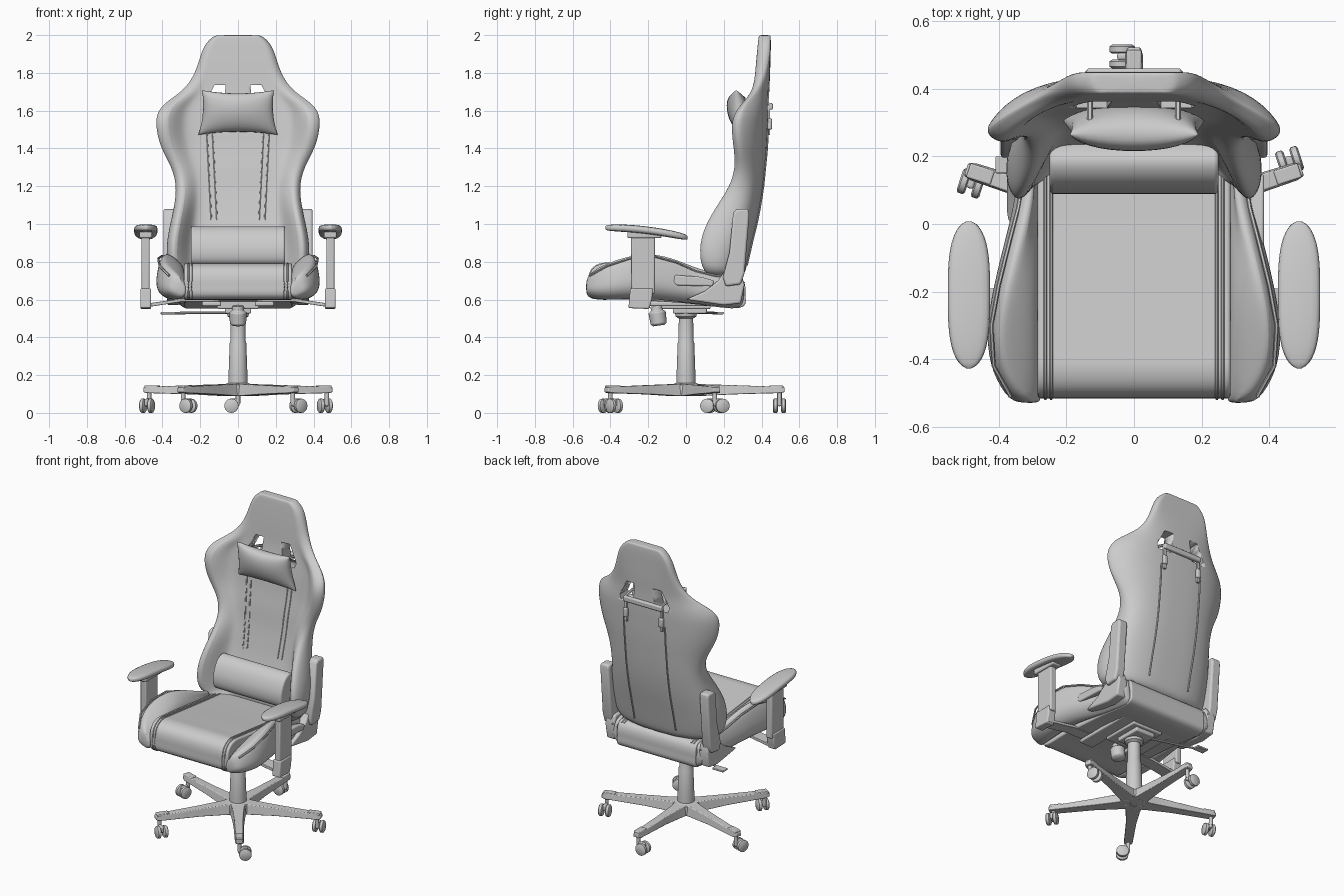
import bpy, bmesh, math
from math import sin, cos, pi, radians
from mathutils import Vector, Matrix

if "Cube" in bpy.data.objects:
    bpy.data.objects.remove(bpy.data.objects["Cube"])

grey = bpy.data.materials.new("plain grey")
grey.use_nodes = True
grey.diffuse_color = (0.6, 0.6, 0.6, 1)
grey.node_tree.nodes["Principled BSDF"].inputs["Base Color"].default_value = (0.6, 0.6, 0.6, 1)


def finish(name, bm, bevel=0, subsurf=0, mirror=False, angle=40):
    bmesh.ops.recalc_face_normals(bm, faces=bm.faces)
    mesh = bpy.data.meshes.new(name)
    bm.to_mesh(mesh)
    bm.free()
    mesh.materials.append(grey)
    ob = bpy.data.objects.new(name, mesh)
    bpy.context.collection.objects.link(ob)
    bpy.ops.object.select_all(action='DESELECT')
    ob.select_set(True)
    bpy.context.view_layer.objects.active = ob
    bpy.ops.object.shade_smooth_by_angle(angle=radians(angle))
    if bevel:
        mod = ob.modifiers.new("Bevel", 'BEVEL')
        mod.width, mod.segments, mod.limit_method = bevel, 3, 'ANGLE'
        mod.angle_limit = radians(40)
    if subsurf:
        mod = ob.modifiers.new("Subsurf", 'SUBSURF')
        mod.levels = mod.render_levels = subsurf
    if mirror:
        mod = ob.modifiers.new("Mirror", 'MIRROR')
        mod.use_mirror_merge = False
    return ob


def loft(name, rings, xf=Matrix(), **kw):
    bm = bmesh.new()
    rows = [[bm.verts.new(xf @ Vector(p)) for p in ring] for ring in rings]
    n = len(rows[0])
    for a, b in zip(rows, rows[1:]):
        for i in range(n):
            bm.faces.new((a[i], a[(i + 1) % n], b[(i + 1) % n], b[i]))
    bm.faces.new(rows[0])
    bm.faces.new(rows[-1])
    return finish(name, bm, **kw)


def prism(name, pts, lo, hi, axis='X', **kw):
    """Extrude a flat outline along X (yz outline) or Y (xz outline)."""
    place = (lambda a, b, t: (t, a, b)) if axis == 'X' else (lambda a, b, t: (a, t, b))
    return loft(name, [[place(a, b, t) for a, b in pts] for t in (lo, hi)], **kw)


def box(name, lo, hi, xf=Matrix(), bevel=0.008, **kw):
    (x0, y0, z0), (x1, y1, z1) = lo, hi
    rings = [[(x0, y0, z), (x1, y0, z), (x1, y1, z), (x0, y1, z)] for z in (z0, z1)]
    return loft(name, rings, xf, bevel=bevel, **kw)


def turned(name, profile, xf=Matrix(), sides=28, **kw):
    rings = [[(r * cos(2 * pi * i / sides), r * sin(2 * pi * i / sides), z)
              for i in range(sides)] for r, z in profile]
    return loft(name, rings, xf, **kw)


def tube(name, pts, r, sides=6, **kw):
    rings = []
    for i, p in enumerate(pts):
        d = Vector(pts[min(i + 1, len(pts) - 1)]) - Vector(pts[max(i - 1, 0)])
        q = d.to_track_quat('Z', 'Y')
        rings.append([Vector(p) + q @ Vector((r * cos(2 * pi * k / sides), r * sin(2 * pi * k / sides), 0))
                      for k in range(sides)])
    return loft(name, rings, **kw)


def rounded(pts, steps=5):
    """Closed smooth curve through the points."""
    out, n = [], len(pts)
    for i in range(n):
        a, b, c, d = (Vector(pts[(i + k) % n]) for k in (-1, 0, 1, 2))
        for s in range(steps):
            t = s / steps
            out.append(0.5 * (2 * b + (c - a) * t + (2 * a - 5 * b + 4 * c - d) * t * t
                              + (3 * b - a - 3 * c + d) * t ** 3))
    return out


# Backrest: height, half width, rear y, panel y, wing front y
BACK = [(.70, .33, .30, .20, .13), (.77, .38, .32, .19, .065), (.9, .38, .35, .22, .06),
        (1.0, .36, .375, .25, .095), (1.1, .337, .395, .27, .155), (1.2, .325, .41, .29, .225),
        (1.3, .35, .42, .30, .255), (1.4, .41, .43, .32, .245), (1.5, .435, .435, .33, .23),
        (1.58, .435, .44, .34, .24), (1.64, .395, .44, .35, .29), (1.7, .295, .44, .36, .345),
        (1.78, .235, .445, .365, .365), (1.87, .205, .447, .372, .372),
        (1.95, .18, .45, .38, .38), (1.995, .13, .448, .385, .385), (2.0, .11, .445, .39, .39)]


def back_at(z, col):
    for a, b in zip(BACK, BACK[1:]):
        if a[0] <= z <= b[0]:
            return a[col] + (b[col] - a[col]) * (z - a[0]) / (b[0] - a[0])


def back_ring(z, w, b, fc, fw):
    w *= 1.01
    wrap = 0.13 * min(1, max(0, (w - 0.2) / 0.23))
    side, p = b - wrap, 0.7 * w
    half = [(p * .5, fc), (p * .88, fc), (p, fc - .3 * (fc - fw)), ((p + w) / 2, fw), (w * .95, fw + .015),
            (w, (fw + side) / 2), (w * .97, side), (w * .78, b - wrap * .35), (w * .4, b)]
    loop = [(0, fc)] + half + [(0, b)] + [(-x, y) for x, y in reversed(half)]
    return [(x, y, z) for x, y in loop]


backrest = loft("backrest", [back_ring(*row) for row in BACK], subsurf=2, angle=60)
hole = [(.065, 1.735), (.125, 1.735), (.18, 1.63), (.17, 1.6), (.08, 1.6)]
for s in (-1, 1):
    cutter = prism("strap_hole_cutter", [(s * x, z) for x, z in hole], 0, 1, 'Y')
    cutter.hide_render = True
    mod = backrest.modifiers.new("Hole", 'BOOLEAN')
    mod.operation, mod.object, mod.solver = 'DIFFERENCE', cutter, 'EXACT'
    bpy.context.view_layer.objects.active = backrest
    if s < 0:
        bpy.ops.object.modifier_apply(modifier="Subsurf")
    bpy.ops.object.modifier_apply(modifier="Hole")
    bpy.data.objects.remove(cutter)

# Stitched seams on both faces of the backrest
levels = [.78 + .06 * i for i in range(13)]
tube("rear_seam", [(.15, back_at(z, 2), z) for z in levels], .005, mirror=True)
for k in (0, .03):
    tube("front_seam", [(.11 + k + .05 * (z - 1), back_at(z, 3), z) for z in levels[4:]], .004, mirror=True)

# Lumbar cushion
prism("lumbar_cushion", rounded([(.11, .79), (.09, .87), (.13, .96), (.2, .985), (.26, .9), (.22, .79)]),
      -.25, .25, bevel=.012)

# Head pillow: two bulged sheets sharing a pinched rim
bm, N = bmesh.new(), 16
for face in (-1, 1):
    grid = []
    for i in range(N + 1):
        u = -cos(pi * i / N)
        grid.append([])
        for j in range(N + 1):
            v = -cos(pi * j / N)
            bulge = .066 * max(0, (1 - u * u) * (1 - v * v)) ** .42
            grid[-1].append(bm.verts.new((.2 * u * (1 - .07 * (1 - v * v)) * (1 - .05 * v),
                                          .285 - .02 * v + face * bulge,
                                          1.59 + .118 * v * (1 - .14 * (1 - u * u)))))
    for i in range(N):
        for j in range(N):
            bm.faces.new((grid[i][j], grid[i + 1][j], grid[i + 1][j + 1], grid[i][j + 1]))
bmesh.ops.remove_doubles(bm, verts=bm.verts, dist=.0005)
finish("head_pillow", bm, angle=80)

# Pillow straps behind the backrest
box("strap_bar", (-.14, .435, 1.605), (.14, .46, 1.64))
box("strap_buckle", (.115, .43, 1.5), (.145, .455, 1.56), mirror=True)
box("rear_strap", (.12, .43, 1.47), (.14, .446, 1.63), bevel=.003, mirror=True)
tube("pillow_strap", [(.13, .45, 1.63), (.13, .38, 1.65), (.13, .3, 1.66)], .009, mirror=True)

# Seat cushion, side bolsters and seams
cushion = [(-.49, .605), (-.515, .68), (-.5, .755), (-.44, .79), (-.33, .782), (0, .745), (.2, .725),
           (.295, .71), (.315, .63), (.28, .555), (0, .58), (-.3, .6)]
curve = rounded(cushion)
prism("seat_cushion", curve, -.285, .285, bevel=.008)
for x in (.245, .262):
    tube("seat_seam", [(x, y, z) for y, z in curve[:36]], .005, mirror=True)

BOLSTER = [(-.53, .625, .70, .34), (-.51, .605, .745, .375), (-.42, .595, .795, .425), (-.3, .6, .835, .432),
           (-.18, .6, .85, .41), (-.05, .585, .815, .378), (.05, .575, .77, .352), (.15, .565, .745, .338),
           (.26, .55, .73, .335), (.31, .565, .705, .33)]


def bolster_ring(y, zb, zt, xo):
    xi, h = .275, zt - zb
    return [(xi, y, zb), (xi, y, zb + h * .6), (xi + .025, y, zt - h * .2), (xo - .055, y, zt - .005),
            (xo - .03, y, zt), (xo - .01, y, zt - h * .12), (xo + .008, y, zb + h * .45),
            (xo, y, zb + h * .2), (xo - .05, y, zb)]


loft("seat_bolster", [bolster_ring(*r) for r in BOLSTER], subsurf=2, mirror=True, angle=60)
tube("bolster_piping", [(xo - .01, y, zt - .018) for y, zb, zt, xo in BOLSTER[1:]], .006, mirror=True)

# Recline hinge covers and handle
prism("hinge_cover", [(.25, 1.06), (.27, 1.08), (.33, 1.08), (.335, 1.05), (.31, .74), (.29, .68), (.21, .67),
                      (.195, .72), (.23, .85)], .33, .395, bevel=.012, mirror=True)
prism("hinge_bracket", [(0, .6), (.1, .645), (.17, .7), (.2, .745), (.29, .74), (.31, .68), (.29, .58), (.2, .57)],
      .31, .375, bevel=.01, mirror=True)
prism("recline_handle", [(-.07, .69), (-.06, .73), (.08, .72), (.15, .7), (.14, .67), (-.05, .675)],
      .345, .385, bevel=.008)

# Armrests
pad_rings = []
for i in range(25):
    t = -cos(pi * i / 24)
    s = (t + 1) / 2
    f = max(.12, (1 - abs(t) ** 3.2) ** .5)
    ring = []
    for k in range(16):
        a = 2 * pi * k / 16
        dx, dz = (math.copysign(abs(c) ** .6, c) for c in (cos(a), sin(a)))
        ring.append((.488 + .0625 * f * dx, -.427 + .435 * s, .98 - .052 * s * s + .02 * f ** .4 * dz))
    pad_rings.append(ring)
loft("armrest_pad", pad_rings, mirror=True, angle=60)
box("armrest_mount", (.455, -.31, .925), (.522, -.13, .965), mirror=True)
box("armrest_post", (.468, -.29, .63), (.51, -.165, .94), mirror=True)
prism("armrest_sleeve", [(-.305, .555), (-.195, .55), (-.18, .6), (-.175, .66), (-.295, .66)],
      .46, .517, bevel=.008, mirror=True)
prism("armrest_bar", [(.51, .555), (.51, .575), (.3, .605), (.1, .605), (.1, .59), (.3, .588)],
      -.27, -.19, 'Y', bevel=.003, mirror=True)

# Tilt mechanism, knob and lift lever
box("seat_plate", (-.11, -.13, .55), (.11, .13, .6))
box("tilt_housing", (-.07, -.07, .525), (.07, .11, .56))
box("support_rail", (.09, -.28, .565), (.19, .2, .59), mirror=True)
turned("tilt_knob", [(.03, -.05), (.043, -.04), (.046, .02), (.032, .03), (.03, .055)],
       Matrix.Translation((0, -.15, .512)) @ Matrix.Rotation(radians(8), 4, 'X'), sides=12, bevel=.004)
tube("lift_lever", [(0, .06, .53), (-.25, .13, .53), (-.36, .17, .527)], .007, sides=8)
box("lever_paddle", (-.41, .15, .522), (-.33, .2, .534), bevel=.004)

# Gas column
turned("gas_column", [(.052, .13), (.05, .2), (.044, .37), (.04, .38), (.038, .5), (.055, .51), (.06, .535)])

# Five-star base with casters
turned("base_hub", [(.07, .092), (.085, .1), (.08, .148), (.055, .157)])
SPOKE = [(.02, .06, .088, .155), (.09, .044, .09, .152), (.25, .032, .098, .147), (.5, .027, .105, .138),
         (.522, .02, .11, .135)]
for i in range(5):
    turn = Matrix.Rotation(radians(90 + 72 * i), 4, 'Z')
    loft("base_spoke", [[(r, -w, lo), (r, w, lo), (r, w * .8, hi), (r, -w * .8, hi)]
                        for r, w, lo, hi in SPOKE], turn, bevel=.004)
    box("spoke_cap", (.44, -.022, .13), (.515, .022, .146), turn, bevel=.005)
    turned("caster_stem", [(.012, .05), (.012, .11)], turn @ Matrix.Translation((.495, 0, 0)), sides=12)
    box("caster_fork", (.484, -.008, .035), (.506, .05, .075), turn)
    for dx in (-.022, .022):
        axle = turn @ Matrix.Translation((.495 + dx, .035, .0375)) @ Matrix.Rotation(pi / 2, 4, 'Y')
        turned("caster_wheel", [(.03, -.013), (.0375, -.008), (.0375, .008), (.03, .013)], axle, sides=24)
